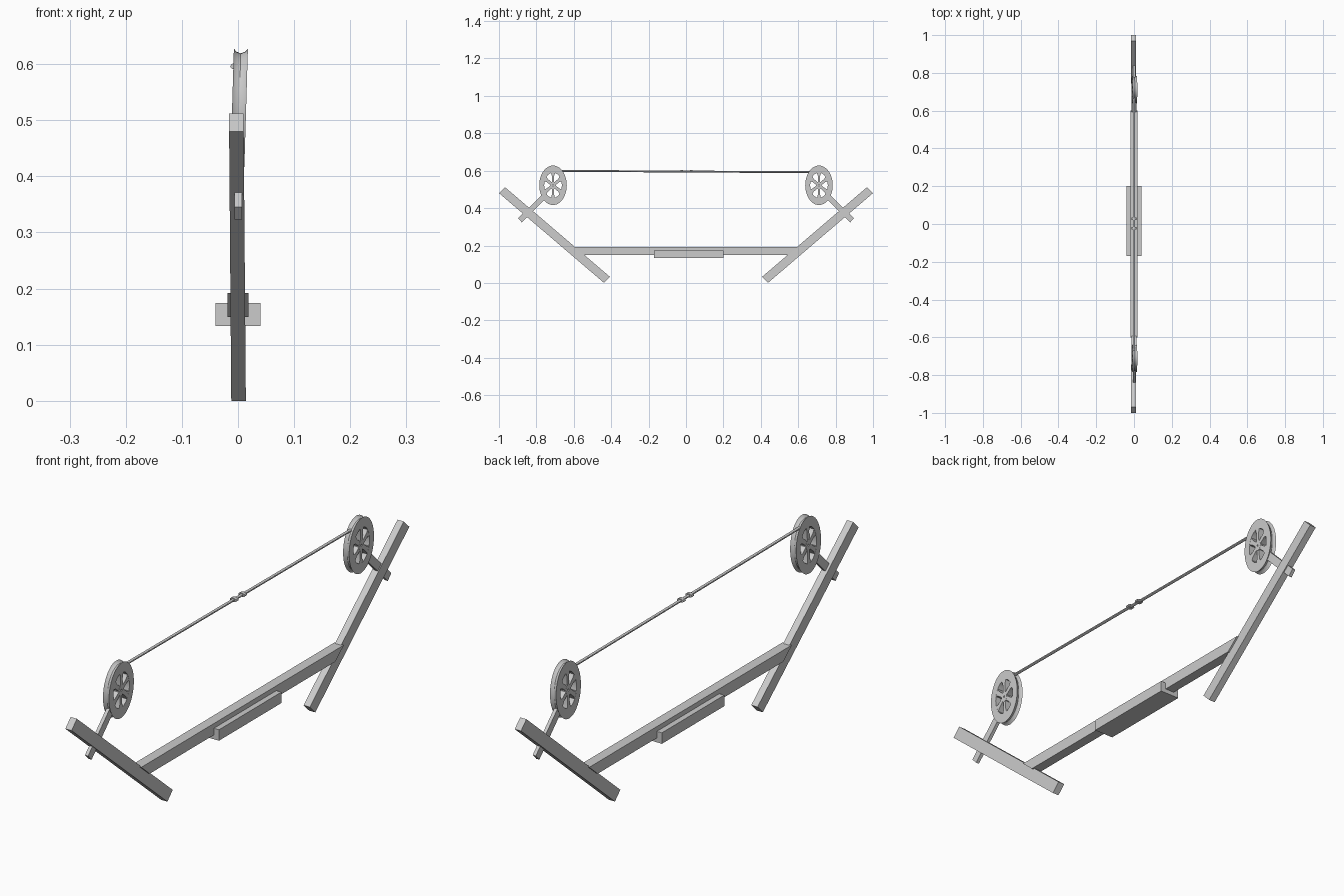
import bpy, bmesh
from math import sin, cos, pi, radians

if "Cube" in bpy.data.objects:
    bpy.data.objects.remove(bpy.data.objects["Cube"])


def finish(name, bm, smooth=False):
    bmesh.ops.recalc_face_normals(bm, faces=bm.faces[:])
    me = bpy.data.meshes.new(name)
    bm.to_mesh(me)
    bm.free()
    ob = bpy.data.objects.new(name, me)
    bpy.context.collection.objects.link(ob)
    if smooth:
        bpy.ops.object.select_all(action='DESELECT')
        ob.select_set(True)
        bpy.context.view_layer.objects.active = ob
        bpy.ops.object.shade_smooth_by_angle(angle=radians(30))
    return ob


def add_prism(bm, pts, x0, x1):
    """Extrude a (y, z) outline from x0 to x1."""
    a = [bm.verts.new((x0, y, z)) for y, z in pts]
    b = [bm.verts.new((x1, y, z)) for y, z in pts]
    bm.faces.new(a)
    bm.faces.new(b)
    n = len(pts)
    for i in range(n):
        j = (i + 1) % n
        bm.faces.new((a[i], a[j], b[j], b[i]))


def prism(name, pts, x0, x1, side=1, lean=0.0):
    bm = bmesh.new()
    add_prism(bm, [(side * y, z) for y, z in pts], x0, x1)
    for v in bm.verts:
        v.co.x += lean * v.co.z
    return finish(name, bm)


def add_ring(bm, profile, seg=48):
    """Revolve a closed (x, radius) profile around the x axis."""
    rings = [[bm.verts.new((x, r * cos(2 * pi * i / seg), r * sin(2 * pi * i / seg)))
              for x, r in profile] for i in range(seg)]
    n = len(profile)
    for i in range(seg):
        p, q = rings[i], rings[(i + 1) % seg]
        for k in range(n):
            m = (k + 1) % n
            bm.faces.new((p[k], p[m], q[m], q[k]))


def wheel(name, y, z):
    bm = bmesh.new()
    w = 0.0125
    # grooved rim
    add_ring(bm, [(-w, 0.64), (-w, 1.0), (-0.008, 0.95), (0, 0.92),
                  (0.008, 0.95), (w, 1.0), (w, 0.64)])
    # hub with axle hole
    add_ring(bm, [(-w, 0.04), (-w, 0.2), (w, 0.2), (w, 0.04)], 24)
    # spokes, flaring toward the rim
    for k in range(6):
        a = pi / 2 + k * pi / 3
        pts = [(r * cos(a) - t * sin(a), r * sin(a) + t * cos(a))
               for r, t in ((0.12, -0.08), (0.5, -0.09), (0.68, -0.17),
                            (0.68, 0.17), (0.5, 0.09), (0.12, 0.08))]
        add_prism(bm, pts, -w + 0.0005, w - 0.0005)
    # oval squash and slight lean
    for v in bm.verts:
        c = v.co
        c.y = y + c.y * 0.0735
        c.z *= 0.1055
        c.x += 0.002 + 0.03 * c.z
        c.z += z
    return finish(name, bm, True)


# main beam with mitred ends
prism("main_beam", [(-0.6, 0.192), (0.6, 0.192), (0.55, 0.149), (-0.55, 0.149)],
      -0.019, 0.019)
# grip block under the beam
prism("grip_block", [(-0.17, 0.133), (0.2, 0.133), (0.2, 0.174), (-0.17, 0.174)],
      -0.04, 0.04)

for side, tag in ((-1, "front"), (1, "back")):
    # slanted arm
    prism(tag + "_arm", [(0.438, 0), (1.0, 0.48), (0.968, 0.512), (0.406, 0.032)],
          -0.012, 0.014, side, -0.008)
    # wheel strut passing through the arm
    prism(tag + "_strut", [(0.877, 0.323), (0.898, 0.345), (0.768, 0.474), (0.744, 0.456)],
          -0.006, 0.007, side)
    wheel(tag + "_wheel", side * 0.711, 0.522)


def rod(name, y0, z0, y1, z1, rx, rz, seg):
    bm = bmesh.new()
    rings = [[bm.verts.new((rx * cos(2 * pi * i / seg), y, z + rz * sin(2 * pi * i / seg)))
              for i in range(seg)] for y, z in ((y0, z0), (y1, z1))]
    for r in rings:
        bm.faces.new(r)
    for i in range(seg):
        j = (i + 1) % seg
        bm.faces.new((rings[0][i], rings[0][j], rings[1][j], rings[1][i]))
    return finish(name, bm, True)


# drawn cord between the wheels, slightly lower at the back
rod("cord", -0.67, 0.599, 0.67, 0.592, 0.006, 0.005, 12)
# pair of knots at the middle of the cord
for y, tag in ((-0.022, "front"), (0.028, "back")):
    rod(tag + "_knot", y - 0.007, 0.596, y + 0.007, 0.596, 0.014, 0.007, 10)
